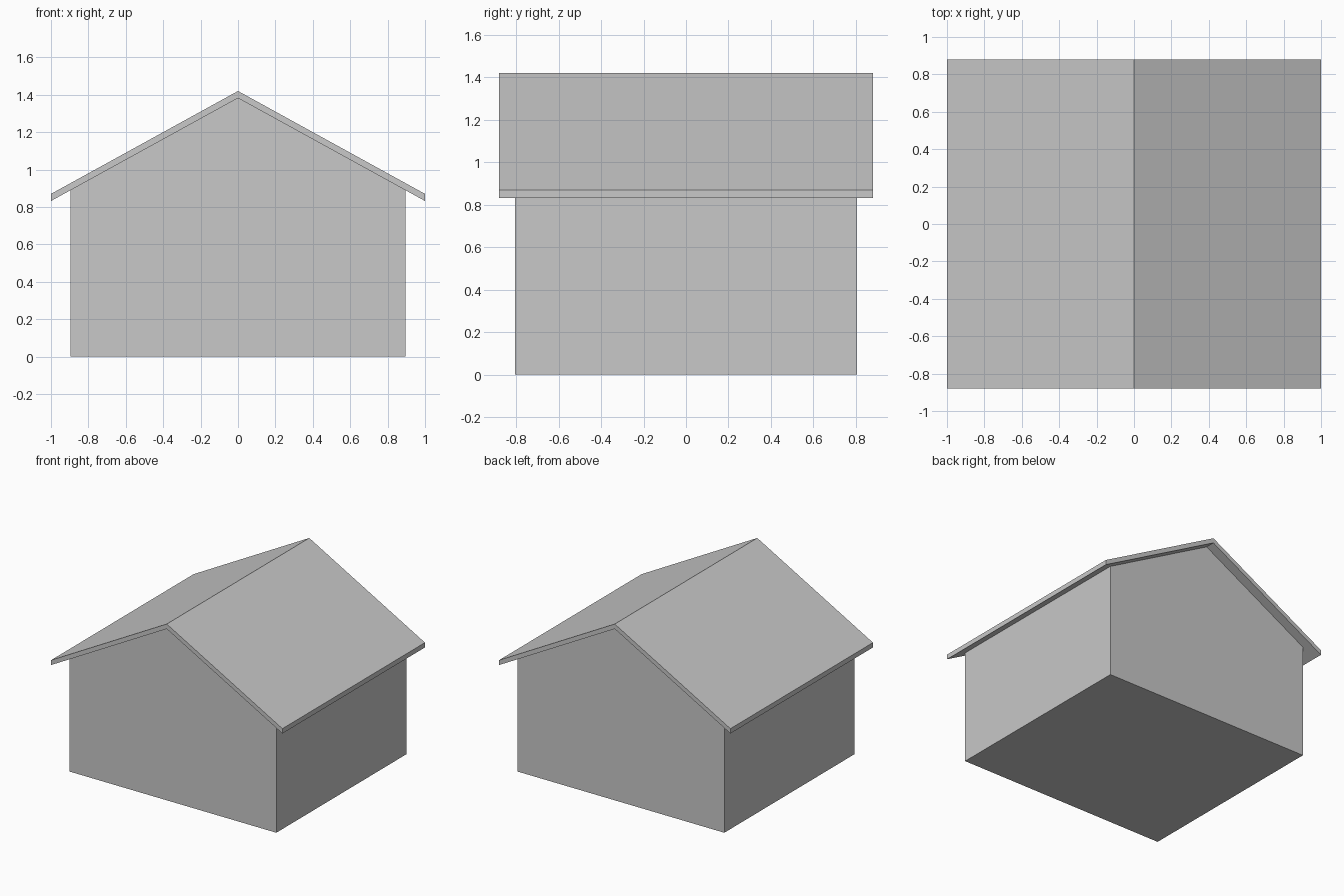
import bpy
import bmesh

cube = bpy.data.objects.get("Cube")
if cube:
    bpy.data.objects.remove(cube, do_unlink=True)

grey = bpy.data.materials.new("light_grey")
grey.use_nodes = True
colour = (0.58, 0.58, 0.58, 1)
grey.diffuse_color = colour
grey.node_tree.nodes["Principled BSDF"].inputs["Base Color"].default_value = colour

SLOPE = 0.55
RIDGE = 1.42
THICKNESS = 0.038


def extrude_profile(name, profile, half_depth):
    """Solid made from an (x, z) outline pushed along y."""
    bm = bmesh.new()
    face = bm.faces.new([bm.verts.new((x, -half_depth, z)) for x, z in profile])
    result = bmesh.ops.extrude_face_region(bm, geom=[face])
    moved = [v for v in result["geom"] if isinstance(v, bmesh.types.BMVert)]
    bmesh.ops.translate(bm, verts=moved, vec=(0, 2 * half_depth, 0))
    bmesh.ops.recalc_face_normals(bm, faces=bm.faces)
    mesh = bpy.data.meshes.new(name)
    bm.to_mesh(mesh)
    bm.free()
    mesh.materials.append(grey)
    obj = bpy.data.objects.new(name, mesh)
    bpy.context.collection.objects.link(obj)
    return obj


# Gabled walls, reaching up to the underside of the roof
half_width = 0.895
under_ridge = RIDGE - THICKNESS
wall_top = under_ridge - SLOPE * half_width
extrude_profile("house_walls", [
    (-half_width, 0), (half_width, 0), (half_width, wall_top),
    (0, under_ridge), (-half_width, wall_top)], 0.805)

# Thin folded roof with overhanging eaves
eave = RIDGE - SLOPE
extrude_profile("gable_roof", [
    (-1, eave - THICKNESS), (0, under_ridge), (1, eave - THICKNESS),
    (1, eave), (0, RIDGE), (-1, eave)], 0.88)
